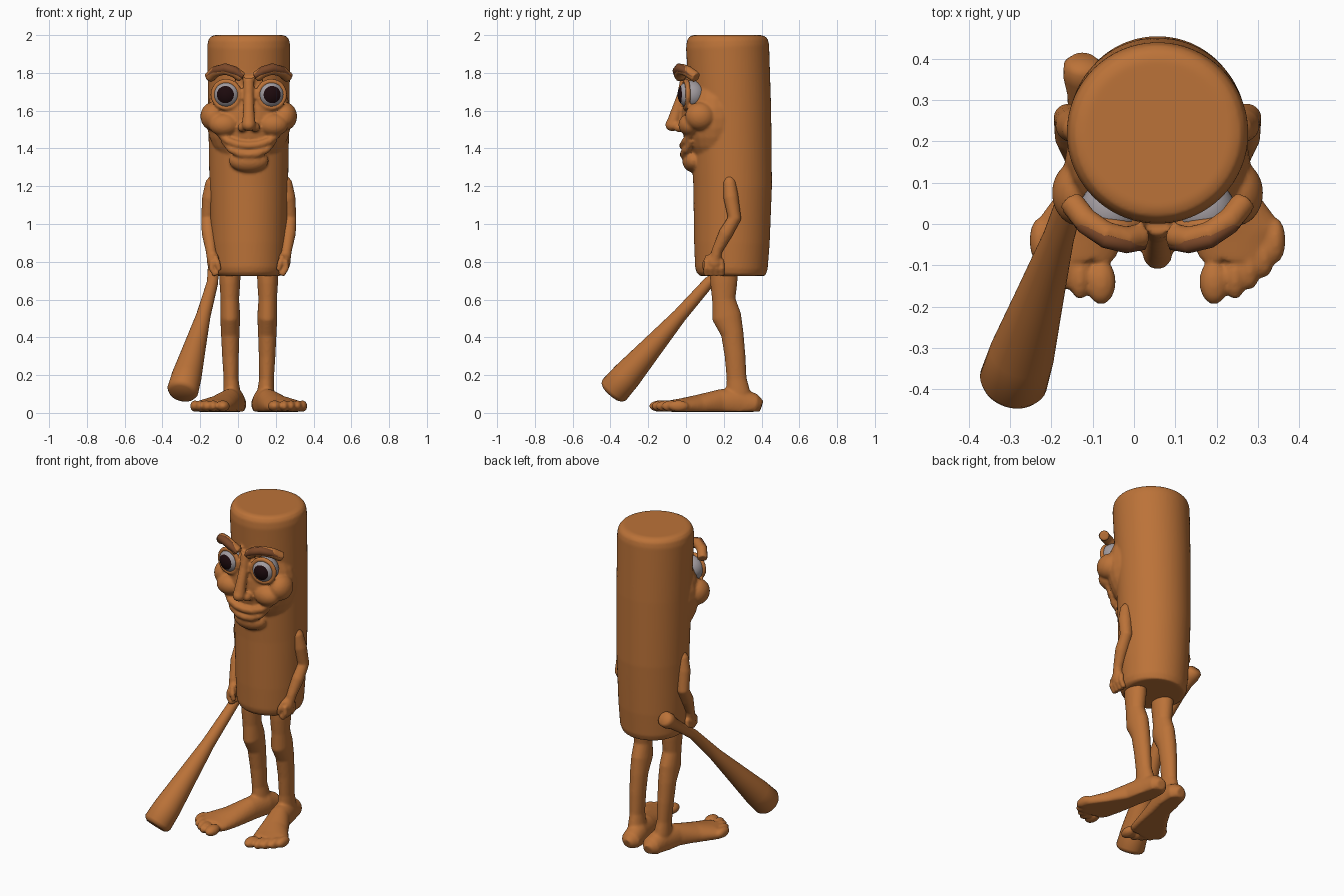
import bpy, bmesh, math
from mathutils import Vector, Matrix

if "Cube" in bpy.data.objects:
    bpy.data.objects.remove(bpy.data.objects["Cube"])

CX = 0.057  # the figure's own centre line (the club pulls the bounds sideways)


def material(name, rgb):
    m = bpy.data.materials.new(name)
    m.diffuse_color = (*rgb, 1)
    m.use_nodes = True
    m.node_tree.nodes["Principled BSDF"].inputs["Base Color"].default_value = m.diffuse_color
    return m


WOOD = material("warm wood", (0.50, 0.17, 0.04))
BROW = material("brow brown", (0.20, 0.065, 0.022))
WHITE = material("eye grey white", (0.36, 0.33, 0.35))
DARK = material("pupil dark", (0.012, 0.003, 0.004))


def tube(bm, pts, ref=(0, -1, 0), n=24, s=1, floor=None):
    """Loft along pts of (x, y, z, r_side[, r_up]); s=-1 mirrors in x."""
    P = [Vector(p[:3]) for p in pts]
    rings = []
    for i, p in enumerate(pts):
        t = (P[min(i + 1, len(P) - 1)] - P[max(i - 1, 0)]).normalized()
        side = t.cross(Vector(ref)).normalized()
        up = side.cross(t)
        ring = []
        for k in range(n):
            a = 2 * math.pi * k / n
            v = P[i] + side * (p[3] * math.cos(a)) + up * (p[-1] * math.sin(a))
            if floor is not None:
                v.z = max(v.z, floor)
            ring.append(bm.verts.new((v.x * s, v.y, v.z)))
        rings.append(ring)
    for a, b in zip(rings, rings[1:]):
        for k in range(n):
            bm.faces.new((a[k], a[(k + 1) % n], b[(k + 1) % n], b[k]))
    bm.faces.new(rings[0][::-1])
    bm.faces.new(rings[-1])


def ball(bm, c, r, s=1):
    m = Matrix.Translation((c[0] * s, c[1], c[2])) @ Matrix.Diagonal((*r, 1))
    bmesh.ops.create_uvsphere(bm, u_segments=24, v_segments=16, radius=1, matrix=m)


def finish(bm, name, mats, voxel=None, smooth=3, x=CX):
    bmesh.ops.recalc_face_normals(bm, faces=bm.faces[:])
    me = bpy.data.meshes.new(name)
    bm.to_mesh(me)
    bm.free()
    for m in mats:
        me.materials.append(m)
    ob = bpy.data.objects.new(name, me)
    ob.location.x = x
    bpy.context.collection.objects.link(ob)
    if voxel:
        r = ob.modifiers.new("fuse", 'REMESH')
        r.mode = 'VOXEL'
        r.voxel_size = voxel
        r.use_smooth_shade = True
        sm = ob.modifiers.new("soften", 'SMOOTH')
        sm.factor = 0.5
        sm.iterations = smooth
    else:
        bpy.context.view_layer.objects.active = ob
        bpy.ops.object.select_all(action='DESELECT')
        ob.select_set(True)
        bpy.ops.object.shade_smooth_by_angle(angle=math.radians(50))
    return ob


EYE = Vector((0.115, 0.03, 1.685))
LOOK = Vector((0.15, -1, 0)).normalized()
BROW_ARC = [(0.035, -0.028, 1.775), (0.075, -0.036, 1.805), (0.125, -0.024, 1.82),
            (0.175, 0.01, 1.808), (0.21, 0.055, 1.775)]

# log body with the face fused on
bm = bmesh.new()
tube(bm, [(0, .238, .725, .165), (0, .238, .735, .182), (0, .24, .765, .192), (0, .243, .9, .2),
          (0, .247, 1.2, .208), (0, .236, 1.6, .215), (0, .22, 1.94, .22), (0, .219, 1.975, .214),
          (0, .219, 1.993, .2), (0, .219, 2.0, .18)], n=64)
ball(bm, (0, .15, 1.56), (.225, .175, .27))
ball(bm, (0, .04, 1.335), (.105, .06, .062))                      # chin
tube(bm, [(0, .0, 1.77, .03), (0, -.022, 1.68, .026), (0, -.052, 1.59, .03),
          (0, -.07, 1.53, .036), (0, -.06, 1.505, .026)])          # nose
ball(bm, (0, -.072, 1.525), (.036, .038, .034))
for s in (1, -1):
    ball(bm, (.19, .075, 1.57), (.066, .08, .075), s)             # cheeks
    ball(bm, (.13, .02, 1.525), (.08, .06, .06), s)
    ball(bm, (.034, -.035, 1.512), (.025, .033, .026), s)         # nostrils
    tube(bm, [(*p, .03) for p in BROW_ARC], ref=(0, 0, 1), s=s)   # brow ridge
    tube(bm, [(.155, .025, 1.475, .016), (.11, -.002, 1.44, .02), (.055, -.012, 1.42, .021),
              (0, -.016, 1.415, .02), (-.01, -.016, 1.415, .02)], ref=(0, 0, 1), s=s)  # upper lip
    tube(bm, [(.14, .03, 1.445, .014), (.095, .002, 1.395, .02), (.045, -.008, 1.373, .023),
              (0, -.01, 1.368, .023), (-.01, -.01, 1.368, .023)], ref=(0, 0, 1), s=s)  # lower lip
    c = EYE + LOOK * 0.03                                         # eyelid ring
    right = Vector((-LOOK.y, LOOK.x, 0))
    lid = []
    for k in range(26):
        a = 2 * math.pi * k / 24
        q = c + right * (.07 * math.cos(a)) + Vector((0, 0, .07 * math.sin(a)))
        lid.append((*q, .015))
    tube(bm, lid, ref=LOOK, n=12, s=s)
finish(bm, "log_body_and_face", [WOOD], voxel=.008)

# eyeballs, pole turned to the look direction; pupil chosen by angle
bm = bmesh.new()
for s in (1, -1):
    d = Vector((LOOK.x * s, LOOK.y, LOOK.z))
    rot = d.to_track_quat('Z', 'Y').to_matrix().to_4x4()
    ctr = Vector((EYE.x * s, EYE.y, EYE.z))
    old = set(bm.faces)
    bmesh.ops.create_uvsphere(bm, u_segments=32, v_segments=24, radius=.075,
                              matrix=Matrix.Translation(ctr) @ rot)
    for f in bm.faces:
        if f not in old and (f.calc_center_median() - ctr).normalized().dot(d) > math.cos(math.radians(37.5)):
            f.material_index = 1
finish(bm, "eyes", [WHITE, DARK])

# coloured eyebrows
bm = bmesh.new()
for s in (1, -1):
    w = (.012, .024, .025, .021, .01)
    tube(bm, [(x, y - .013, z + .006, .022, r) for (x, y, z), r in zip(BROW_ARC, w)],
         ref=(0, 0, 1), n=16, s=s)
finish(bm, "eyebrows", [BROW])

# arms with curled hands
bm = bmesh.new()
for s in (1, -1):
    tube(bm, [(.185, .23, 1.25, .02), (.195, .23, 1.22, .034), (.207, .238, 1.14, .04),
              (.216, .257, 1.03, .036), (.212, .21, .95, .037), (.2, .165, .86, .028),
              (.19, .15, .8, .03)], s=s)
    ball(bm, (.185, .15, .8), (.036, .045, .05), s)
    for i in range(4):
        y = .108 + .027 * i
        tube(bm, [(.195, y, .81, .014), (.197, y, .765, .016), (.18, y, .735, .016),
                  (.16, y, .745, .013)], n=10, s=s)
    tube(bm, [(.18, .12, .83, .016), (.165, .1, .79, .016), (.155, .1, .755, .012)], n=10, s=s)
finish(bm, "arms", [WOOD], voxel=.007, smooth=2)

# legs and bare feet
bm = bmesh.new()
for s in (1, -1):
    tube(bm, [(.1, .2, .78, .058, .075), (.1, .2, .69, .055, .072), (.1, .2, .6, .049, .062),
              (.098, .215, .51, .053, .078), (.098, .245, .42, .049, .06),
              (.097, .26, .3, .044, .055), (.094, .268, .18, .039, .053),
              (.09, .275, .11, .046, .065), (.085, .28, .05, .05, .07)], s=s)
    tube(bm, [(.072, .4, .035, .03, .03), (.07, .37, .045, .058, .055), (.08, .29, .05, .062, .085),
              (.105, .18, .05, .064, .075), (.15, .06, .035, .085, .06),
              (.195, -.03, .03, .108, .046), (.19, -.09, .03, .09, .036)],
         ref=(0, 0, 1), s=s, floor=.006)
    for x, y, r in ((.137, -.14, .036), (.188, -.128, .026), (.223, -.105, .025),
                    (.258, -.075, .025), (.285, -.04, .025)):
        ball(bm, (x, y, .036), (r, .055, .03), s)                 # toes
finish(bm, "legs_and_feet", [WOOD], voxel=.008)

# wooden club held in one hand
bm = bmesh.new()
a, b, k = Vector((-.295, -.39, .11)), Vector((-.135, .12, .69)), Vector((-.125, .36, .865))
pts = [(*a.lerp(b, t), r) for t, r in ((-.012, .06), (0, .075), (.02, .083), (.15, .079),
                                       (.4, .06), (.7, .038), (1, .03))]
pts += [(*b.lerp(k, t), r) for t, r in ((.5, .029), (.8, .034), (.98, .046), (1.1, .046), (1.15, .032))]
tube(bm, pts, n=32)
finish(bm, "club", [WOOD], x=0)
